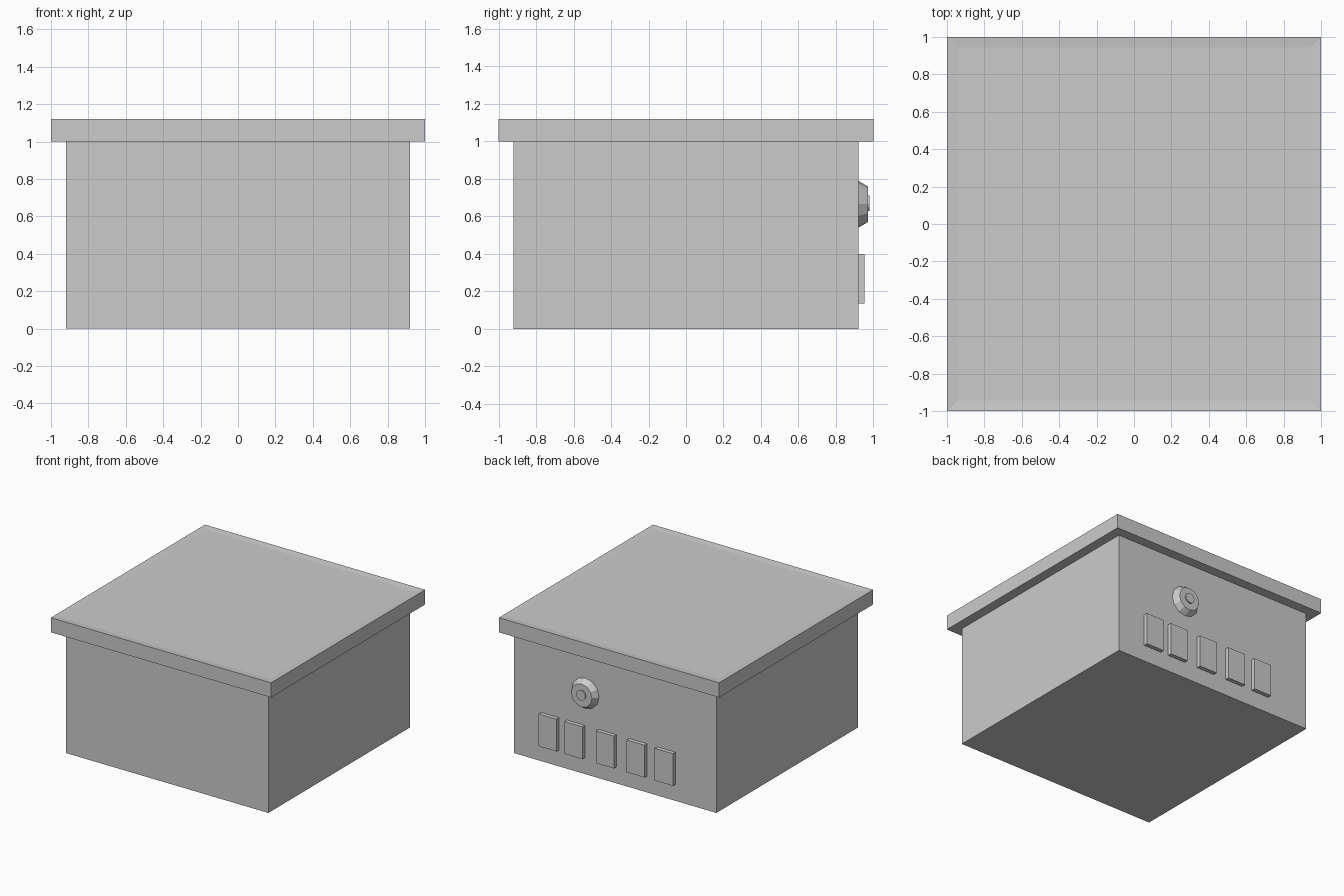
import bpy, bmesh, math
from mathutils import Matrix

if "Cube" in bpy.data.objects:
    bpy.data.objects.remove(bpy.data.objects["Cube"])


def finish(bm, name):
    bmesh.ops.recalc_face_normals(bm, faces=bm.faces)
    mesh = bpy.data.meshes.new(name)
    bm.to_mesh(mesh)
    bm.free()
    obj = bpy.data.objects.new(name, mesh)
    bpy.context.collection.objects.link(obj)
    return obj


def box_bm(lo, hi):
    bm = bmesh.new()
    size = [b - a for a, b in zip(lo, hi)]
    mid = [(a + b) / 2 for a, b in zip(lo, hi)]
    bmesh.ops.create_cube(bm, size=1, matrix=Matrix.Translation(mid) @ Matrix.Diagonal((*size, 1)))
    return bm


def disc(name, x, z, y0, y1, r0, r1, sides=12):
    # tapered disc pointing out of the back wall (+y)
    bm = bmesh.new()
    place = Matrix.Translation((x, (y0 + y1) / 2, z)) @ Matrix.Rotation(-math.pi / 2, 4, 'X')
    bmesh.ops.create_cone(bm, cap_ends=True, segments=sides, radius1=r0, radius2=r1,
                          depth=y1 - y0, matrix=place)
    return finish(bm, name)


# Main box
finish(box_bm((-0.92, -0.92, 0), (0.92, 0.92, 1.0)), "box_body")

# Overhanging lid with a very shallow dished top
bm = box_bm((-1, -1, 1.0), (1, 1, 1.12))
bm.faces.ensure_lookup_table()
top = max(bm.faces, key=lambda f: f.calc_center_median().z)
bmesh.ops.inset_region(bm, faces=[top], thickness=0.08, depth=-0.006)
finish(bm, "lid")

# Round dial on the back wall
disc("dial", 0.27, 0.665, 0.92, 0.97, 0.125, 0.095)
disc("dial_centre", 0.27, 0.67, 0.965, 0.98, 0.042, 0.042)

# Row of raised plates under the dial
for i, x in enumerate((0.59, 0.355, 0.07, -0.21, -0.465)):
    finish(box_bm((x - 0.082, 0.91, 0.135), (x + 0.082, 0.953, 0.40)), f"plate_{i + 1}")
